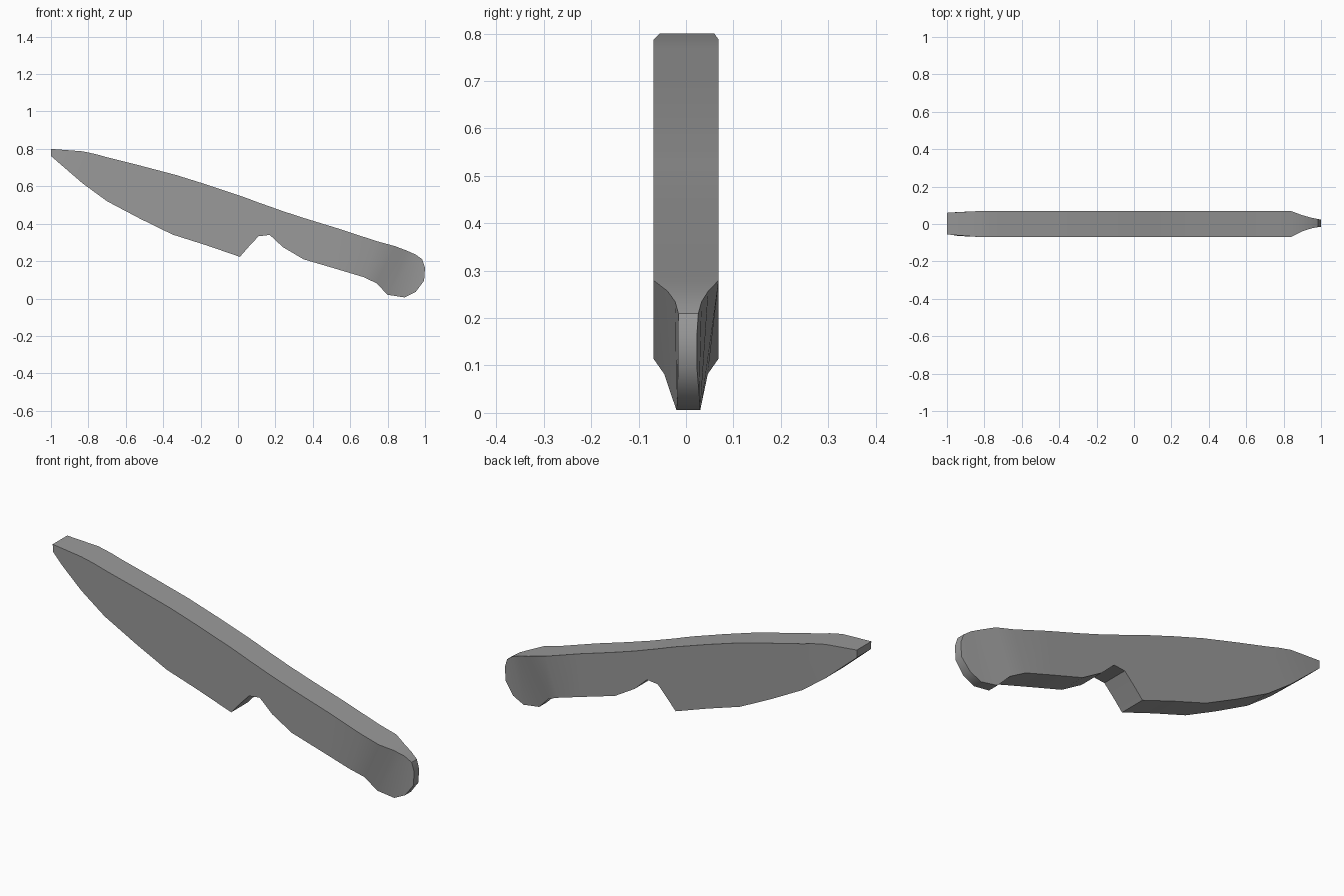
import bpy, bmesh, math

cube = bpy.data.objects.get("Cube")
if cube:
    bpy.data.objects.remove(cube)

# Single plain grey
grey = bpy.data.materials.new("plain_grey")
grey.use_nodes = True
colour = (0.32, 0.32, 0.32, 1)
grey.diffuse_color = colour
grey.node_tree.nodes["Principled BSDF"].inputs["Base Color"].default_value = colour

W = 0.069  # half thickness of the flat sides


def loft(name, sections):
    """Skin cross-sections given as (spine x, z), (belly x, z), spine and belly half widths, y shift."""
    bm = bmesh.new()
    rings = []
    for (tx, tz), (bx, bz), tw, bw, y in sections:
        rings.append([bm.verts.new(p) for p in (
            (tx, y - tw, tz), (tx, y + tw, tz), (bx, y + bw, bz), (bx, y - bw, bz))])
    for a, b in zip(rings, rings[1:]):
        for i in range(4):
            j = (i + 1) % 4
            bm.faces.new((a[i], a[j], b[j], b[i]))
    bm.faces.new(rings[0])
    bm.faces.new(rings[-1])
    bmesh.ops.recalc_face_normals(bm, faces=bm.faces)
    mesh = bpy.data.meshes.new(name)
    bm.to_mesh(mesh)
    bm.free()
    obj = bpy.data.objects.new(name, mesh)
    bpy.context.collection.objects.link(obj)
    mesh.materials.append(grey)
    bpy.ops.object.select_all(action="DESELECT")
    obj.select_set(True)
    bpy.context.view_layer.objects.active = obj
    bpy.ops.object.shade_smooth_by_angle(angle=math.radians(35))
    return obj


# Tip, then blade and grip with their finger notch
tip = [((-1, 0.8), (-1, 0.762), 0.058, 0.056, 0.002),
       ((-0.83, 0.787), (-0.94, 0.71), W, 0.064, 0)]
body = [((-0.76, 0.772), (-0.83, 0.615)),
        ((-0.7, 0.755), (-0.7, 0.52)),
        ((-0.52, 0.71), (-0.52, 0.425)),
        ((-0.33, 0.66), (-0.35, 0.342)),
        ((-0.17, 0.61), (-0.17, 0.285)),
        ((0.01, 0.55), (0.01, 0.223)),
        ((0.06, 0.532), (0.06, 0.28)),
        ((0.11, 0.513), (0.11, 0.333)),
        ((0.17, 0.492), (0.17, 0.34)),
        ((0.24, 0.467), (0.24, 0.275)),
        ((0.37, 0.425), (0.35, 0.21)),
        ((0.55, 0.37), (0.52, 0.16)),
        ((0.74, 0.307), (0.67, 0.115))]
# Pommel, pinched thin towards the rounded end
pommel = [((0.84, 0.28), (0.74, 0.082), W, 0.046, 0),
          ((0.9, 0.257), (0.8, 0.02), 0.043, 0.029, 0.004),
          ((0.95, 0.235), (0.89, 0.006), 0.028, 0.025, 0.005),
          ((0.985, 0.21), (0.95, 0.035), 0.021, 0.023, 0.005),
          ((1, 0.165), (0.995, 0.095), 0.02, 0.02, 0.003)]

loft("knife", tip + [(t, b, W, W, 0) for t, b in body] + pommel)
